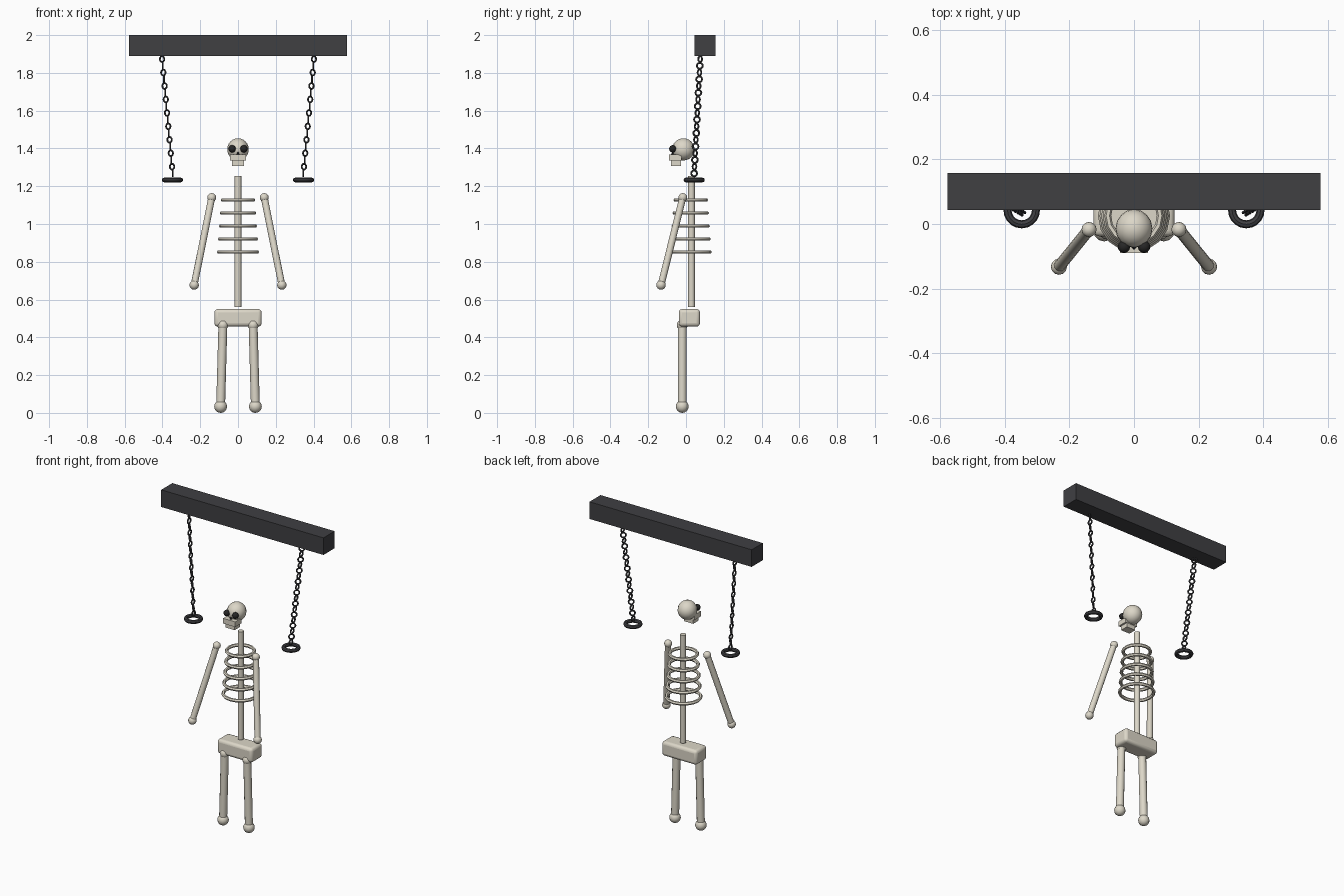
import bpy
from math import radians, cos, sin
from mathutils import Vector

if "Cube" in bpy.data.objects:
    bpy.data.objects.remove(bpy.data.objects["Cube"])


def material(name, rgb):
    m = bpy.data.materials.new(name)
    m.diffuse_color = (*rgb, 1)
    m.use_nodes = True
    m.node_tree.nodes["Principled BSDF"].inputs["Base Color"].default_value = m.diffuse_color
    return m


BONE = material("bone", (0.72, 0.68, 0.58))
IRON = material("dark_iron", (0.05, 0.05, 0.055))
SOCKET = material("socket_black", (0.02, 0.02, 0.02))


def finish(name, mat, smooth=True):
    ob = bpy.context.object
    ob.name = name
    ob.data.materials.append(mat)
    if smooth:
        bpy.ops.object.shade_smooth_by_angle(angle=radians(40))
    return ob


def box(name, lo, hi, mat, bevel=0):
    lo, hi = Vector(lo), Vector(hi)
    bpy.ops.mesh.primitive_cube_add(size=1, location=(lo + hi) / 2)
    ob = bpy.context.object
    for v in ob.data.vertices:
        v.co = v.co * (hi - lo)
    finish(name, mat, bevel > 0)
    if bevel:
        mod = ob.modifiers.new("bevel", 'BEVEL')
        mod.width, mod.segments = bevel, 3
    return ob


def ball(name, loc, r, mat, scale=(1, 1, 1), seg=12, rings=8):
    bpy.ops.mesh.primitive_uv_sphere_add(segments=seg, ring_count=rings, radius=r, location=loc)
    bpy.context.object.scale = scale
    return finish(name, mat)


def rod(name, a, b, r, mat):
    a, b = Vector(a), Vector(b)
    bpy.ops.mesh.primitive_cylinder_add(vertices=12, radius=r, depth=(b - a).length,
                                        location=(a + b) / 2,
                                        rotation=(b - a).to_track_quat('Z', 'Y').to_euler())
    return finish(name, mat)


def ring(name, loc, big, small, mat, normal=(0, 0, 1), seg=16, sides=6):
    bpy.ops.mesh.primitive_torus_add(major_radius=big, minor_radius=small, location=loc,
                                     major_segments=seg, minor_segments=sides,
                                     rotation=Vector(normal).to_track_quat('Z', 'Y').to_euler())
    return finish(name, mat)


# Overhead beam
box("beam", (-0.577, 0.044, 1.89), (0.577, 0.157, 2.0), IRON)

# Skull, jaws, eye sockets and nose
ball("skull", (0, -0.014, 1.395), 0.057, BONE, (1, 1.04, 1.03), 16, 12)
box("upper_jaw", (-0.043, -0.09, 1.335), (0.043, -0.025, 1.368), BONE)
box("lower_jaw", (-0.032, -0.08, 1.308), (0.032, -0.027, 1.335), BONE)
bpy.ops.mesh.primitive_cone_add(vertices=4, radius1=0.011, depth=0.024, location=(0, -0.071, 1.374))
finish("nose_hole", SOCKET, False)

# Spine, ribs, pelvis
rod("spine", (0, 0.029, 0.56), (0, 0.029, 1.254), 0.018, BONE)
for i in range(5):
    ring("rib", (0, 0.025, 1.127 - 0.0688 * i), 0.081 + 0.005 * i, 0.0105, BONE)
box("pelvis", (-0.125, -0.038, 0.457), (0.125, 0.074, 0.55), BONE, 0.018)

for s in (-1, 1):
    ball("eye_socket", (s * 0.031, -0.07, 1.398), 0.0195, SOCKET)
    # Arm
    shoulder, hand = (s * 0.139, -0.017, 1.14), (s * 0.232, -0.132, 0.677)
    rod("arm", shoulder, hand, 0.0185, BONE)
    ball("shoulder", shoulder, 0.0235, BONE)
    ball("hand", hand, 0.025, BONE)
    # Leg
    hip, foot = (s * 0.08, -0.02, 0.465), (s * 0.092, -0.02, 0.034)
    rod("leg", hip, foot, 0.0235, BONE)
    ball("hip", hip, 0.029, BONE)
    ball("foot", foot, 0.034, BONE)
    # Chain of alternately turned links
    top, low = Vector((s * 0.402, 0.075, 1.873)), Vector((s * 0.346, 0.043, 1.268))
    links, n = [], 18
    for i in range(n):
        a = radians(50) if i % 2 == 0 else 0
        links.append(ring("link", top.lerp(low, i / (n - 1)), 0.0155, 0.005, IRON,
                          (s * cos(a), -sin(a), 0), 12, 6))
    bpy.ops.object.select_all(action='DESELECT')
    for ob in links:
        ob.select_set(True)
    bpy.context.view_layer.objects.active = links[0]
    bpy.ops.object.join()
    bpy.context.object.name = "chain"
    # Open shackle ring at the chain end
    ring("shackle", (s * 0.347, 0.043, 1.233), 0.044, 0.0125, IRON, seg=20, sides=8)
